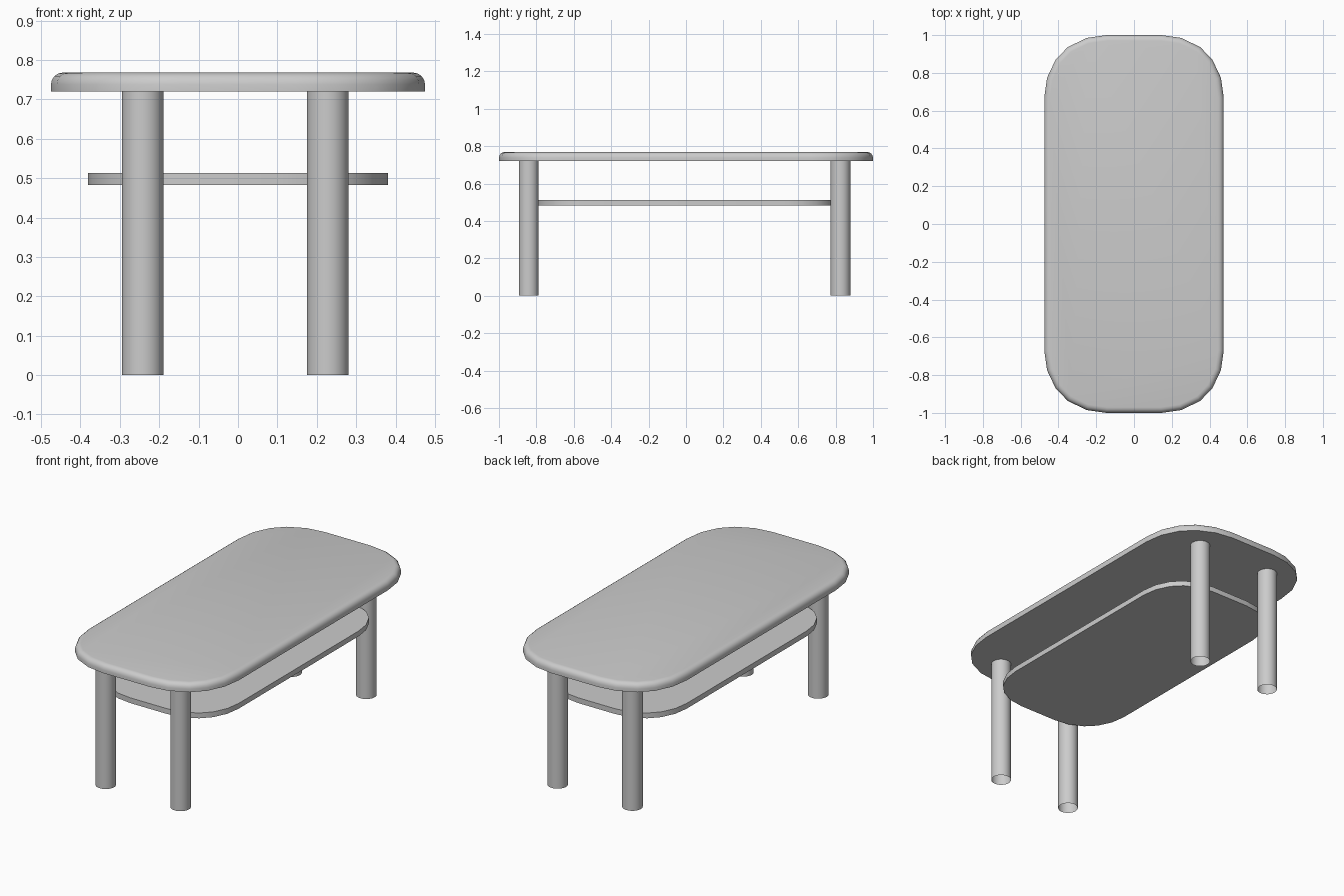
import bpy, bmesh, math

if "Cube" in bpy.data.objects:
    bpy.data.objects.remove(bpy.data.objects["Cube"])

# One rounded corner of the table outline, mirrored into a full loop
CORNER = [(0.475, 0.67), (0.46, 0.775), (0.415, 0.87),
          (0.35, 0.937), (0.25, 0.985), (0.145, 1.0)]


def outline(scale):
    q1 = CORNER
    q2 = [(-x, y) for x, y in reversed(CORNER)]
    q3 = [(-x, -y) for x, y in CORNER]
    q4 = [(x, -y) for x, y in reversed(CORNER)]
    return [(x * scale, y * scale) for x, y in q1 + q2 + q3 + q4]


def finish(bm, name, angle):
    bmesh.ops.recalc_face_normals(bm, faces=bm.faces)
    mesh = bpy.data.meshes.new(name)
    bm.to_mesh(mesh)
    bm.free()
    obj = bpy.data.objects.new(name, mesh)
    bpy.context.collection.objects.link(obj)
    bpy.ops.object.select_all(action='DESELECT')
    bpy.context.view_layer.objects.active = obj
    obj.select_set(True)
    bpy.ops.object.shade_smooth_by_angle(angle=math.radians(angle))
    return obj


def slab(name, scale, z0, z1, bevel=0.0):
    bm = bmesh.new()
    base = bm.faces.new([bm.verts.new((x, y, z0)) for x, y in outline(scale)])
    ext = bmesh.ops.extrude_face_region(bm, geom=[base], use_keep_orig=True)
    for v in ext['geom']:
        if isinstance(v, bmesh.types.BMVert):
            v.co.z = z1
    if bevel:
        rim = [e for e in bm.edges if all(v.co.z > z1 - 1e-5 for v in e.verts)]
        bmesh.ops.bevel(bm, geom=rim, offset=bevel, segments=4,
                        profile=0.5, affect='EDGES')
    return finish(bm, name, 40)


def leg(name, x, y, radius=0.053, height=0.722):
    # Open tube, as seen from below
    bm = bmesh.new()
    bmesh.ops.create_cone(bm, cap_ends=False, segments=32, radius1=radius,
                          radius2=radius, depth=height)
    bmesh.ops.translate(bm, verts=bm.verts, vec=(x, y, height / 2))
    return finish(bm, name, 40)


# Table top with rounded upper rim, and the lower shelf
slab("table_top", 1.0, 0.72, 0.768, bevel=0.03)
slab("lower_shelf", 0.803, 0.483, 0.513)

# Four legs
for end, y in (("front", -0.841), ("back", 0.826)):
    for side, x in (("left", -0.242), ("right", 0.228)):
        leg(f"{end}_{side}_leg", x, y)
